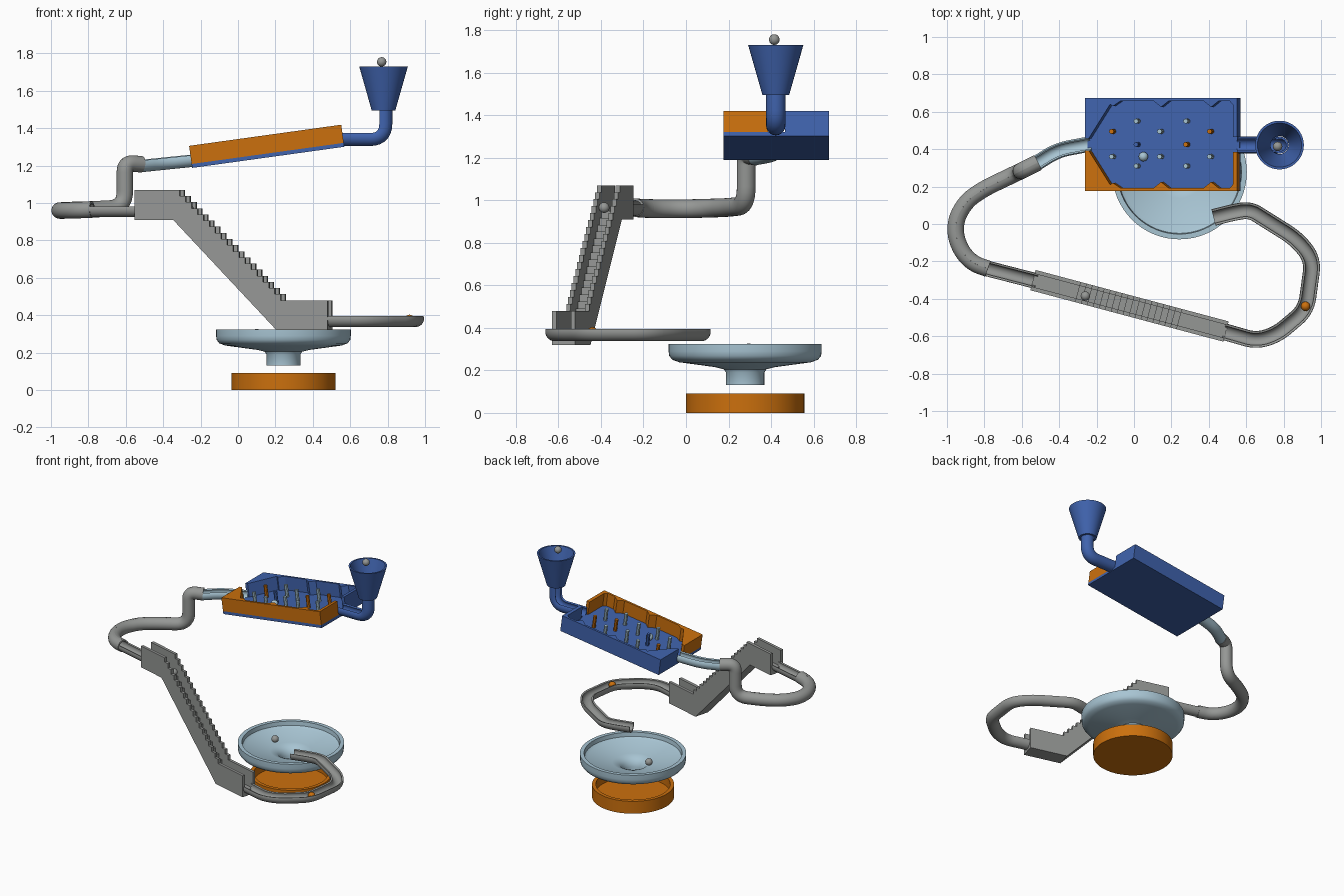
import bpy, bmesh, math
from mathutils import Vector, Matrix

if "Cube" in bpy.data.objects:
    bpy.data.objects.remove(bpy.data.objects["Cube"])


def material(name, rgb):
    m = bpy.data.materials.new(name)
    m.diffuse_color = (*rgb, 1)
    m.use_nodes = True
    m.node_tree.nodes["Principled BSDF"].inputs["Base Color"].default_value = m.diffuse_color
    return m


BLUE = material("blue", (0.051, 0.125, 0.42))
ORANGE = material("orange", (0.60, 0.162, 0.004))
GREY = material("grey", (0.30, 0.31, 0.30))
PALE = material("pale_blue", (0.39, 0.555, 0.65))


def finish(name, bm, mat, smooth=True, matrix=None):
    bmesh.ops.remove_doubles(bm, verts=bm.verts, dist=1e-5)
    bmesh.ops.recalc_face_normals(bm, faces=bm.faces)
    me = bpy.data.meshes.new(name)
    bm.to_mesh(me)
    bm.free()
    me.materials.append(mat)
    ob = bpy.data.objects.new(name, me)
    bpy.context.collection.objects.link(ob)
    if matrix:
        ob.matrix_world = matrix
    if smooth:
        bpy.context.view_layer.objects.active = ob
        ob.select_set(True)
        bpy.ops.object.shade_smooth_by_angle(angle=math.radians(35))
        ob.select_set(False)
    return ob


def skin(name, rings, mat, closed=False):
    """Join equal rings of points into a surface, capped unless closed."""
    bm = bmesh.new()
    vs = [[bm.verts.new(p) for p in r] for r in rings]
    n = len(vs[0])
    for a, b in zip(vs, vs[1:] + (vs[:1] if closed else [])):
        for i in range(n):
            j = (i + 1) % n
            bm.faces.new((a[i], a[j], b[j], b[i]))
    if not closed:
        # caps follow the section as a strip from outer to inner edge
        for r in (vs[0], vs[-1]):
            for i in range(n // 2 - 1):
                bm.faces.new((r[i], r[i + 1], r[n - 2 - i], r[n - 1 - i]))
    return finish(name, bm, mat)


def lathe(name, profile, x, y, mat, seg=64):
    rings = [[(x + r * math.cos(2 * math.pi * k / seg), y + r * math.sin(2 * math.pi * k / seg), z)
              for r, z in profile] for k in range(seg)]
    return skin(name, rings, mat, closed=True)


def prism(name, outline, low, high, mat, matrix):
    """Extrude a flat outline along local z."""
    bm = bmesh.new()
    f = bm.faces.new([bm.verts.new((a, b, low)) for a, b in outline])
    ext = bmesh.ops.extrude_face_region(bm, geom=[f])["geom"]
    bmesh.ops.translate(bm, vec=(0, 0, high - low),
                        verts=[v for v in ext if isinstance(v, bmesh.types.BMVert)])
    return finish(name, bm, mat, False, matrix)


def rounded(points, radius, steps=7):
    """Polyline with curved corners."""
    pts = [Vector(p) for p in points]
    out = [pts[0]]
    for a, p, b in zip(pts, pts[1:], pts[2:]):
        d = min(radius, (a - p).length * 0.499, (b - p).length * 0.499)
        s, e = p + (a - p).normalized() * d, p + (b - p).normalized() * d
        for k in range(steps + 1):
            t = k / steps
            out.append(s * (1 - t) ** 2 + p * 2 * t * (1 - t) + e * t * t)
    return out + [pts[-1]]


def sweep(name, points, corner, r_out, r_in, rise, mat):
    """Pipe along a path; rise = angle of the lips above the centre (90 = closed)."""
    path = rounded(points, corner)
    arc = [math.radians(-180 - rise + (180 + 2 * rise) * k / 24) for k in range(25)]
    section = [(r_out * math.cos(a), r_out * math.sin(a)) for a in arc]
    section += [(r_in * math.cos(a), r_in * math.sin(a)) for a in reversed(arc)]
    rings, side, prev = [], None, None
    for i, p in enumerate(path):
        t = (path[min(i + 1, len(path) - 1)] - path[max(i - 1, 0)]).normalized()
        if side is None:
            side = t.cross(Vector((0, 0, 1))).normalized()
        else:
            side = prev.rotation_difference(t) @ side
        prev = t
        up = side.cross(t)
        rings.append([p + side * u + up * v for u, v in section])
    return skin(name, rings, mat)


def ball(name, x, y, z, mat, r=0.025):
    bm = bmesh.new()
    bmesh.ops.create_uvsphere(bm, u_segments=24, v_segments=14, radius=r)
    return finish(name, bm, mat, True, Matrix.Translation((x, y, z)))


# Catch tray and bowl
CX, CY = 0.243, 0.278
lathe("catch_tray", [(0, 0), (0.278, 0), (0.278, 0.092), (0.252, 0.092), (0.252, 0.025), (0, 0.025)],
      CX, CY, ORANGE)
lathe("bowl", [(0.09, 0.132), (0.09, 0.19), (0.10, 0.205), (0.14, 0.215), (0.31, 0.238), (0.343, 0.25),
               (0.357, 0.268), (0.36, 0.29), (0.36, 0.325), (0.332, 0.325), (0.328, 0.295), (0.31, 0.282),
               (0.14, 0.257), (0.10, 0.245), (0.075, 0.22), (0.065, 0.19), (0.065, 0.132)], CX, CY, PALE)

# Lower channel and upper channel of the stair
sweep("lower_channel", [(0.48, -0.575, 0.382), (0.655, -0.625, 0.382), (0.765, -0.59, 0.382),
                        (0.92, -0.46, 0.382), (0.957, -0.19, 0.382), (0.87, -0.08, 0.382),
                        (0.62, 0.077, 0.382), (0.53, 0.062, 0.382), (0.425, 0.035, 0.382)],
      0.07, 0.045, 0.033, 17, GREY)
sweep("upper_channel", [(-0.80, -0.234, 0.968), (-0.52, -0.306, 0.968)], 0, 0.042, 0.031, 17, GREY)

# Closed drop tube
sweep("drop_tube", [(-0.515, 0.328, 1.207), (-0.605, 0.283, 1.215), (-0.605, 0.283, 0.975),
                    (-0.80, 0.19, 0.965), (-0.895, 0.125, 0.963), (-0.95, 0.03, 0.96),
                    (-0.956, -0.06, 0.96), (-0.92, -0.15, 0.96), (-0.86, -0.212, 0.962),
                    (-0.78, -0.24, 0.965)], 0.09, 0.044, 0.033, 89.9, GREY)

# Outlet channel from pin board to tube
sweep("outlet_channel", [(-0.525, 0.322, 1.205), (-0.41, 0.395, 1.217), (-0.235, 0.428, 1.235)],
      0.12, 0.041, 0.031, 35, PALE)

# Hopper and inlet channel
sweep("inlet_channel", [(0.55, 0.422, 1.35), (0.78, 0.422, 1.35), (0.78, 0.422, 1.50)],
      0.11, 0.045, 0.033, 33, BLUE)
lathe("hopper", [(0.063, 1.495), (0.13, 1.73), (0.118, 1.73), (0.048, 1.495)], 0.778, 0.422, BLUE)

# Stair: two stepped walls with a lower stepped floor between them
ANG = math.atan2(-0.275, 1.032)
STAIR = Matrix.Translation((-0.54, -0.30, 0)) @ Matrix.Rotation(ANG, 4, 'Z') @ Matrix.Rotation(math.pi / 2, 4, 'X')


def steps_outline(drop, n=18):
    out = [(0, 0.91), (0, 1.07 - drop)]
    for k in range(n):
        s = 0.25 + 0.56 * k / (n - 1)
        out += [(s, 1.07 - drop - 0.59 * k / n), (s, 1.07 - drop - 0.59 * (k + 1) / n)]
    return out + [(1.068, 0.48 - drop), (1.068, 0.32), (0.787, 0.32), (0.215, 0.91)]


for name, lo, hi, drop in (("stair_wall_front", 0.035, 0.056, 0), ("stair_wall_back", -0.056, -0.035, 0),
                           ("stair_floor", -0.035, 0.035, 0.12)):
    prism(name, steps_outline(drop), lo, hi, GREY, STAIR)

# Tilted pin board
BOARD = Matrix.Translation((-0.245, 0.425, 1.188)) @ Matrix.Rotation(-math.radians(7.9), 4, 'Y')
L, W, H, T = 0.821, 0.248, 0.119, 0.021
prism("board_base", [(0, -W), (L, -W), (L, W), (0, W)], 0, T, BLUE, BOARD)
half = [(0, -0.033), (0, -W), (L, -W), (L, -0.04), (0.797, -0.04), (0.797, -0.215), (0.78, -0.232)]
for u in (0.68, 0.41):
    half += [(u + 0.04, -0.232), (u, -0.2), (u - 0.04, -0.232)]
half += [(0.19, -0.232), (0.15, -0.205), (0.135, -0.215), (0.02, -0.033)]
prism("board_front_wall", half, T, H, ORANGE, BOARD)
prism("board_back_wall", [(u, -v) for u, v in half], T, H, BLUE, BOARD)

# Pins on the board
PINS = [(0.273, 0.125, PALE), (0.541, 0.125, PALE), (0.141, 0.07, ORANGE), (0.40, 0.07, PALE),
        (0.67, 0.07, ORANGE), (0.273, 0, BLUE), (0.541, 0, ORANGE), (0.141, -0.065, PALE),
        (0.40, -0.065, PALE), (0.67, -0.065, PALE), (0.273, -0.115, PALE), (0.541, -0.115, PALE)]
for u, v, mat in PINS:
    ring = [(u + 0.013 * math.cos(k * math.pi / 4), v + 0.013 * math.sin(k * math.pi / 4)) for k in range(8)]
    prism("pin", ring, T, 0.11, mat, BOARD)

# Marbles
ball("marble_hopper", 0.768, 0.415, 1.755, GREY)
ball("marble_stair", -0.26, -0.385, 0.965, GREY)
ball("marble_bowl", 0.10, 0.295, 0.302, GREY)
ball("marble_board", 0.05, 0.36, 1.275, PALE)
ball("marble_channel", 0.917, -0.44, 0.378, ORANGE)
